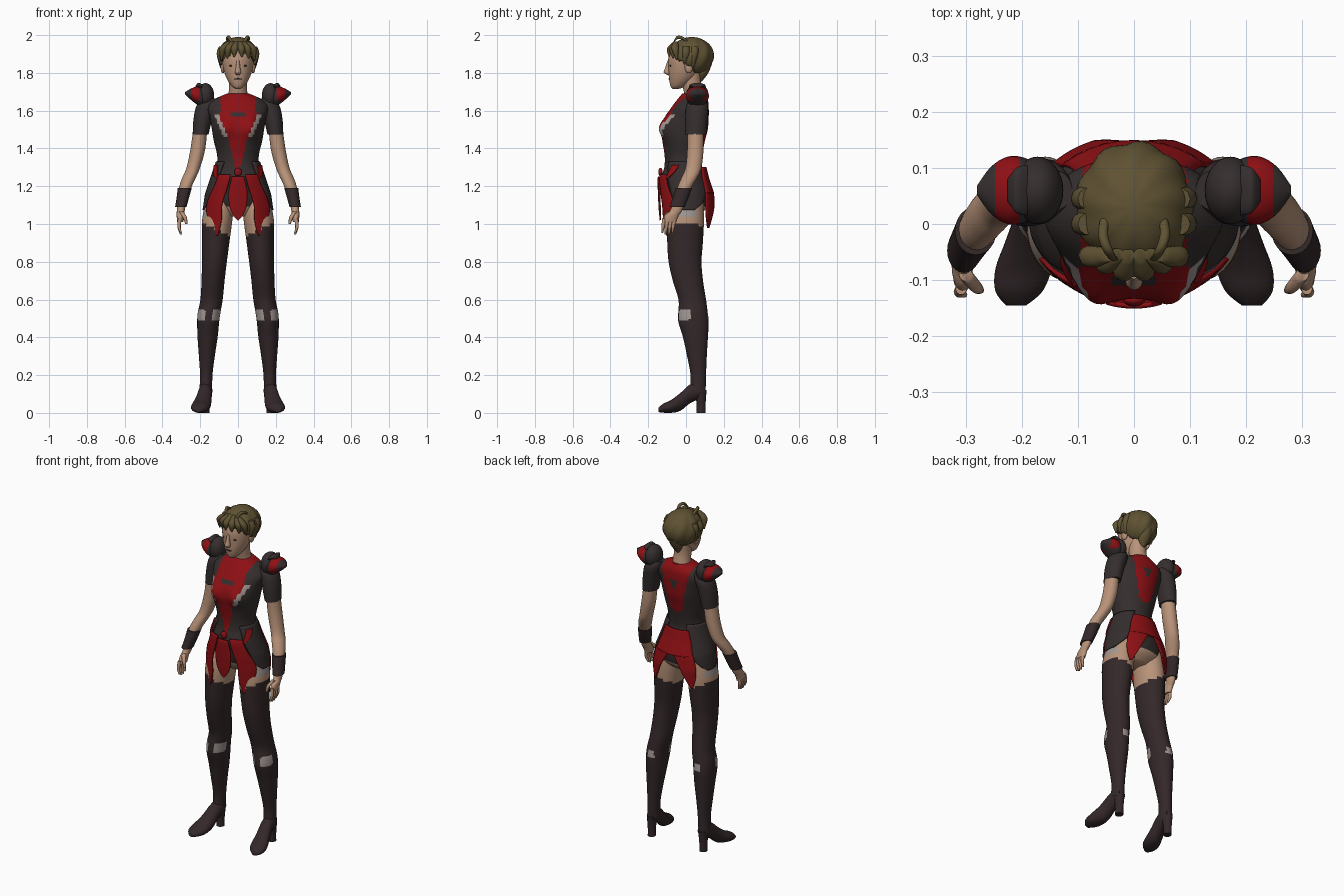
import bpy, bmesh, math
from mathutils import Vector

if "Cube" in bpy.data.objects:
    bpy.data.objects.remove(bpy.data.objects["Cube"])


def mat(name, r, g, b):
    m = bpy.data.materials.new(name)
    m.diffuse_color = (r, g, b, 1)
    m.use_nodes = True
    m.node_tree.nodes["Principled BSDF"].inputs["Base Color"].default_value = m.diffuse_color
    return m


DARK = mat("charcoal cloth", 0.036, 0.027, 0.027)
BOOT = mat("dark brown leather", 0.034, 0.021, 0.022)
RED = mat("deep red", 0.27, 0.005, 0.007)
SKIN = mat("skin", 0.48, 0.29, 0.19)
HAIR = mat("olive brown hair", 0.115, 0.085, 0.033)
GREY = mat("pale grey", 0.36, 0.31, 0.29)


def spline(pts, k):
    """Catmull-Rom resampling of a list of tuples."""
    out = []
    for i in range(len(pts) - 1):
        p0, p1, p2, p3 = (pts[max(i - 1, 0)], pts[i], pts[i + 1], pts[min(i + 2, len(pts) - 1)])
        for j in range(k):
            t = j / k
            out.append(tuple(0.5 * (2 * b + (c - a) * t + (2 * a - 5 * b + 4 * c - d) * t * t
                                    + (3 * b - a - 3 * c + d) * t ** 3)
                             for a, b, c, d in zip(p0, p1, p2, p3)))
    return out + [tuple(pts[-1])]


def lerp(table, v):
    """Linear lookup in a table sorted by falling key."""
    for (a, fa), (b, fb) in zip(table, table[1:]):
        if b <= v <= a:
            return fa + (fb - fa) * (a - v) / (a - b)
    return 0


def finish(name, verts, faces, mats, rule=None, mirror=False, solid=0):
    me = bpy.data.meshes.new(name)
    me.from_pydata(verts, [], faces)
    bm = bmesh.new()
    bm.from_mesh(me)
    bmesh.ops.recalc_face_normals(bm, faces=bm.faces)
    for f in bm.faces:
        f.smooth = True
        if rule:
            f.material_index = rule(f.calc_center_median())
    bm.to_mesh(me)
    bm.free()
    me.set_sharp_from_angle(angle=math.radians(50))
    for m in mats:
        me.materials.append(m)
    ob = bpy.data.objects.new(name, me)
    bpy.context.collection.objects.link(ob)
    if solid:
        s = ob.modifiers.new("thickness", 'SOLIDIFY')
        s.thickness, s.offset = solid, 0
    if mirror:
        m = ob.modifiers.new("mirror", 'MIRROR')
        m.use_mirror_merge = False
    return ob


def loft(name, rings, mats, axis='z', n=24, k=4, rule=None, mirror=False, warp=None):
    """Skin of ellipses (cx, cy, cz, r1, r2) square to an axis."""
    rs = spline(rings, k)
    verts = []
    for cx, cy, cz, r1, r2 in rs:
        for i in range(n):
            a = 2 * math.pi * i / n
            u, v = max(r1, .001) * math.cos(a), max(r2, .001) * math.sin(a)
            d = {'z': (u, v, 0), 'y': (u, 0, v), 'x': (0, u, v)}[axis]
            p = Vector((cx, cy, cz)) + Vector(d)
            verts.append(warp(p) if warp else p)
    faces = [(j * n + i, j * n + (i + 1) % n, (j + 1) * n + (i + 1) % n, (j + 1) * n + i)
             for j in range(len(rs) - 1) for i in range(n)]
    faces += [tuple(range(n)), tuple(range((len(rs) - 1) * n, len(rs) * n))]
    return finish(name, verts, faces, mats, rule, mirror)


def body(rows):
    """Rows of (z, half width, front y, back y) as centred ellipses."""
    return [(0, (f + b) / 2, z, w, (b - f) / 2) for z, w, f, b in rows]


def ellipsoid(name, c, r, mats, rule=None, mirror=False, warp=None, keep=None, n=32):
    bm = bmesh.new()
    bmesh.ops.create_uvsphere(bm, u_segments=n, v_segments=n // 2, radius=1)
    if keep:
        bmesh.ops.delete(bm, geom=[v for v in bm.verts if not keep(
            Vector(c) + Vector([a * b for a, b in zip(v.co, r)]))], context='VERTS')
    bm.verts.index_update()
    vs = [Vector(c) + Vector([a * b * (warp(v.co) if warp else 1) for a, b in zip(v.co, r)]) for v in bm.verts]
    fs = [[v.index for v in f.verts] for f in bm.faces]
    bm.free()
    return finish(name, vs, fs, mats, rule, mirror, .008 if keep else 0)


def tube(name, pts, m, mirror=True):
    """Round tube through (x, y, z, radius) points."""
    axis = 'y' if abs(pts[-1][1] - pts[0][1]) > abs(pts[-1][2] - pts[0][2]) else 'z'
    return loft(name, [(x, y, z, r, r) for x, y, z, r in pts], [m], axis, 10, 4, mirror=mirror)


# Torso with painted bib and trim
BIB_F = [(1.7, .1), (1.62, .09), (1.57, .1), (1.5, .07), (1.45, .05), (1.35, .025), (1.26, 0)]
BIB_B = [(1.7, .1), (1.62, .085), (1.5, .06), (1.42, .04), (1.39, 0)]


def torso_rule(c):
    x, z = abs(c.x), c.z
    if c.y < .03:
        w = lerp(BIB_F, z)
        if 1.57 < z < 1.59 and x < .035:
            return 0
        if w < x < w + .022 and 1.46 < z < 1.58:
            return 2
        return 1 if x < w else 0
    return 1 if x < lerp(BIB_B, z) and not (1.54 < z < 1.6 and x < (z - 1.53) * .4) else 0


def bust(p):
    if p.y < .03:
        p.y -= .028 * math.exp(-((abs(p.x) - .075) / .04) ** 2 - ((p.z - 1.51) / .055) ** 2)
    return p


loft("torso", body([(1.16, .14, -.11, .1), (1.24, .135, -.13, .095), (1.30, .115, -.115, .08),
                    (1.36, .11, -.113, .085), (1.44, .128, -.125, .1), (1.50, .138, -.132, .115),
                    (1.56, .148, -.115, .12), (1.62, .16, -.075, .12), (1.66, .125, -.045, .115),
                    (1.69, .06, -.02, .1)]), [DARK, RED, GREY], n=72, k=6, rule=torso_rule, warp=bust)

# Pelvis
loft("pelvis", body([(1.04, .07, -.05, .06), (1.08, .14, -.08, .105), (1.14, .16, -.1, .118),
                     (1.2, .15, -.11, .11)]), [SKIN, DARK], n=40, rule=lambda c: int(c.z > 1.1))

# Legs: thigh skin, tall boots, pale knee patches


def leg_rule(c):
    if c.z > .93 + .48 * (c.x - .03):
        return 2 if c.z > 1.03 and c.x > .165 else 0
    dx = abs(c.x - .155) / .06
    front = .485 < c.z < .55 and c.y < .02 and dx > .33
    back = .49 < c.z < .53 and c.y > .1 and dx < .35
    return 2 if front or back else 1


loft("leg", [(.095, .005, 1.13, .075, .085), (.11, -.003, 1.02, .08, .098), (.118, -.005, .9, .072, .094),
             (.125, -.005, .8, .066, .087), (.132, .01, .7, .061, .08), (.14, .033, .6, .059, .073),
             (.153, .037, .53, .06, .078), (.158, .04, .48, .058, .08), (.161, .05, .4, .053, .066),
             (.165, .058, .3, .042, .052), (.168, .065, .2, .033, .041), (.171, .062, .11, .034, .042)],
     [SKIN, BOOT, GREY], n=40, k=7, rule=leg_rule, mirror=True)
loft("boot_foot", [(.17, .1, .12, .022, .025), (.17, .07, .12, .034, .045), (.175, .02, .1, .037, .05),
                   (.185, -.03, .058, .044, .047), (.197, -.08, .034, .05, .034),
                   (.205, -.12, .025, .042, .024), (.21, -.145, .016, .018, .012)],
     [BOOT], axis='y', mirror=True)
loft("boot_heel", [(.172, .08, 0, .022, .024), (.172, .08, .05, .022, .024), (.171, .076, .12, .03, .033)],
     [BOOT], mirror=True)

# Arms, sleeves, bracers, hands
loft("arm", [(.197, .05, 1.53, .036, .043), (.212, .05, 1.4, .039, .043), (.236, .04, 1.3, .036, .042),
             (.257, .02, 1.25, .036, .042), (.277, -.005, 1.2, .033, .038), (.297, -.035, 1.12, .025, .032),
             (.303, -.053, 1.07, .021, .032), (.306, -.075, 1.045, .019, .037), (.306, -.088, 1.01, .016, .036)],
     [SKIN], mirror=True)
loft("sleeve", [(.14, .06, 1.665, .03, .035), (.165, .06, 1.63, .052, .057), (.185, .055, 1.56, .05, .059),
                (.198, .052, 1.475, .042, .056)], [DARK], mirror=True)
loft("bracer", [(.282, -.012, 1.19, .037, .043), (.292, -.028, 1.14, .033, .042), (.303, -.047, 1.09, .03, .04)],
     [BOOT], mirror=True)
for i in range(4):
    y = -.062 - .018 * i
    tube(f"finger_{i + 1}", [(.308, y, 1.03, .01), (.312, y - .006, .985, .009),
                             (.302, y - .01, .945 + .008 * (i in (0, 3)), .005)], SKIN)
tube("thumb", [(.3, -.09, 1.065, .012), (.282, -.112, 1.035, .011), (.273, -.118, 1.0, .006)], SKIN)

# Shoulder pads: dome plus flared red wing with dark tip
ellipsoid("pad_dome", (.172, .06, 1.68), (.046, .06, .066), [DARK], mirror=True)
loft("pad_wing", [(.16, .06, 1.665, .04, .04), (.195, .06, 1.673, .058, .053), (.225, .06, 1.682, .06, .044),
                  (.255, .06, 1.688, .042, .026), (.28, .06, 1.692, .008, .006)], [DARK, RED],
     axis='x', n=32, rule=lambda c: int(.2 < c.x < .25 and c.z > 1.655), mirror=True)
loft("pad_crest", [(.19, .06, 1.725, .045, .014), (.21, .06, 1.735, .04, .012), (.225, .06, 1.727, .02, .005)],
     [DARK], axis='x', mirror=True)

# Skirt panels laid on a flaring oval: rows are (z, left angle, right angle), 0 = front
SKIRT = [(1.34, (.113, -.117, .09)), (1.24, (.147, -.141, .115)), (1.16, (.174, -.139, .142)),
         (1.08, (.186, -.135, .152)), (.92, (.19, -.12, .14))]


def panel(name, rows, m, off=0, mirror=True, cols=10):
    rs = spline(rows, 5)
    verts, faces = [], []
    for z, a, b in rs:
        rx, yf, yb = [lerp([(k, v[q]) for k, v in SKIRT], z) for q in range(3)]
        for i in range(cols + 1):
            t = math.radians(a + (b - a) * i / cols)
            verts.append(((rx + off) * math.sin(t), (yf + yb) / 2 - ((yb - yf) / 2 + off) * math.cos(t), z))
    w = cols + 1
    faces = [(j * w + i, j * w + i + 1, (j + 1) * w + i + 1, (j + 1) * w + i)
             for j in range(len(rs) - 1) for i in range(cols)]
    finish(name, verts, faces, [m], mirror=mirror, solid=.008)


panel("hip_flap", [(1.33, 40, 150), (1.24, 48, 150), (1.16, 55, 140), (1.11, 62, 125), (1.075, 78, 105)], DARK, -.003)
panel("side_tongue", [(1.26, 16, 45), (1.19, 20, 50), (1.1, 27, 62), (1.03, 27, 56), (.98, 30, 45), (.94, 34, 36)],
      RED, .003)
panel("hip_stripe", [(1.31, 58, 78), (1.27, 50, 66), (1.24, 45, 50)], RED, .004)
panel("front_tongue", [(1.25, -12, 12), (1.18, -16, 16), (1.1, -14, 14), (1.05, -8, 8), (1.02, -1, 1)],
      RED, .006, mirror=False)
panel("tail_top", [(1.3, 145, 215), (1.24, 140, 220), (1.19, 138, 222), (1.16, 136, 224)], RED, .004, mirror=False)
panel("tail_tongue", [(1.165, 136, 174), (1.1, 132, 162), (1.04, 133, 153), (.98, 139, 143)], RED, .004)
ellipsoid("belt_bead", (0, -.135, 1.275), (.02, .012, .022), [RED], n=16)

# Neck, head and face
loft("neck", [(0, .045, 1.62, .07, .06), (0, .042, 1.68, .052, .05), (0, .03, 1.74, .047, .05),
              (0, .03, 1.8, .05, .05)], [SKIN])
loft("head", body([(1.715, .012, -.07, -.04), (1.73, .034, -.082, 0), (1.77, .06, -.09, .05),
                   (1.82, .077, -.093, .08), (1.88, .083, -.093, .1), (1.94, .07, -.07, .09),
                   (1.97, .03, -.02, .05)]), [SKIN], n=36, k=5)
loft("nose", [(0, -.09, 1.865, .008, .008), (0, -.095, 1.83, .011, .014), (0, -.1, 1.803, .016, .018),
              (0, -.092, 1.79, .01, .008)], [SKIN], n=12)
ellipsoid("ear", (.08, .015, 1.83), (.012, .022, .032), [SKIN], mirror=True, n=16)
ellipsoid("eye", (.034, -.082, 1.838), (.013, .005, .005), [DARK], mirror=True, n=12)
ellipsoid("mouth", (0, -.089, 1.768), (.02, .005, .004), [BOOT], n=12)

# Hair: rippled cap cut on a slope, fringe locks, side spikes and two curls
ellipsoid("hair_cap", (0, .03, 1.888), (.1, .112, .098), [HAIR], n=48,
          warp=lambda v: 1 + .035 * math.sin(9 * math.atan2(v.x, v.y) + 3 * v.z) * (1 - v.z ** 2),
          keep=lambda p: p.z > 1.835 - .72 * p.y)
for i, x in enumerate((.018, .05, .078)):
    tube(f"fringe_lock_{i + 1}", [(x * .6, -.055, 1.965, .012), (x, -.082 + i * .012, 1.93, .02),
                                  (x * 1.12, -.088 + i * .02, 1.885 - i * .008, .004)], HAIR)
for i, y in enumerate((.0, .045)):
    tube(f"side_spike_{i + 1}", [(.08, y, 1.94, .02), (.093, y, 1.9, .02), (.09, y - .01, 1.845 - .02 * i, .004)], HAIR)
tube("nape_lock", [(0, .1, 1.85, .04), (0, .085, 1.8, .035), (0, .075, 1.755, .01)], HAIR, mirror=False)
tube("hair_curl", [(.052, .01, 1.965, .008), (.055, -.02, 1.985, .009), (.045, -.05, 1.985, .009),
                   (.03, -.07, 1.95, .006)], HAIR)
